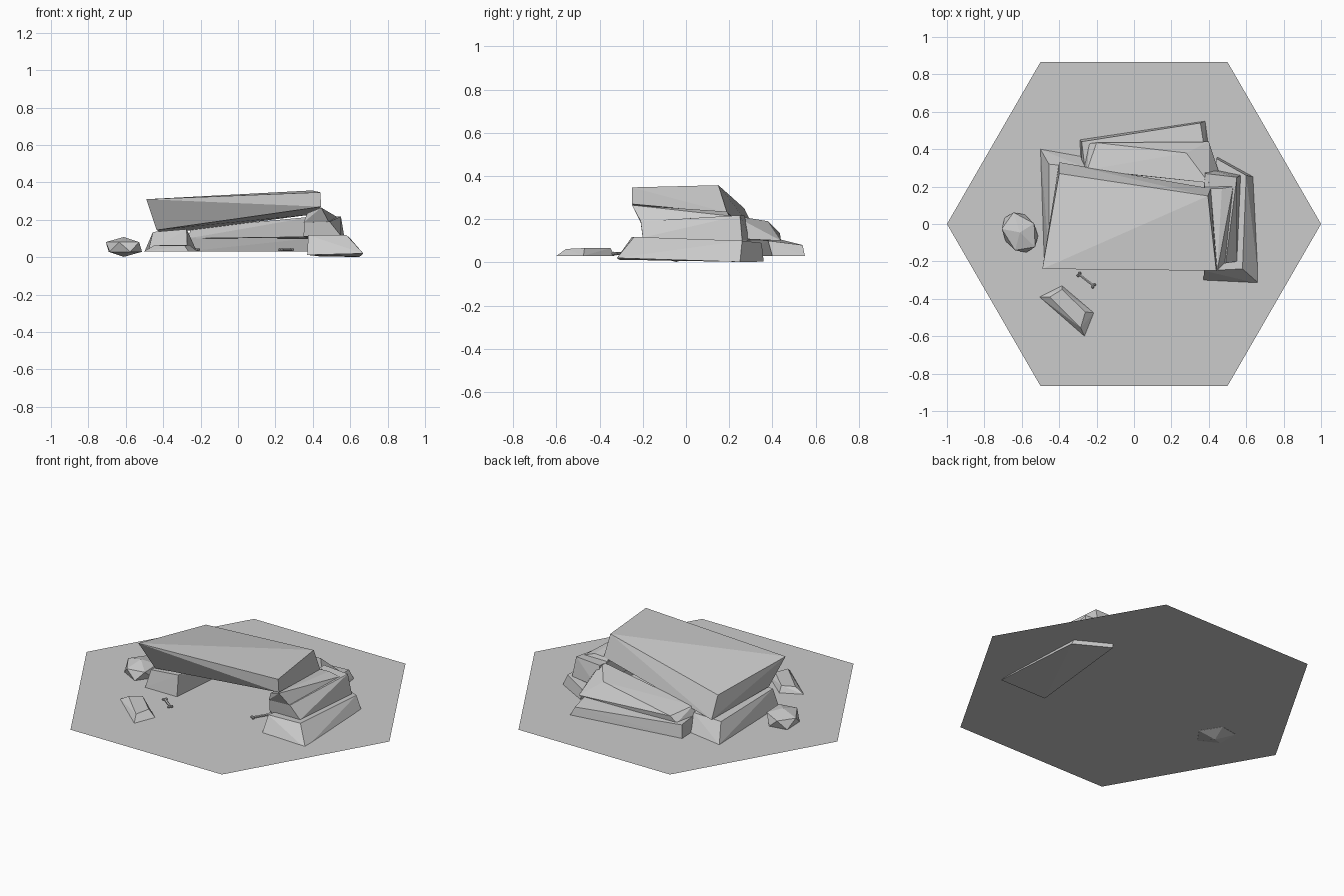
import bpy, bmesh, math
from mathutils import Vector, Matrix

if "Cube" in bpy.data.objects:
    bpy.data.objects.remove(bpy.data.objects["Cube"])

GROUND = 0.03


def finish(name, bm):
    bmesh.ops.recalc_face_normals(bm, faces=bm.faces)
    mesh = bpy.data.meshes.new(name)
    bm.to_mesh(mesh)
    bm.free()
    obj = bpy.data.objects.new(name, mesh)
    bpy.context.collection.objects.link(obj)
    return obj


def rock(name, bottom, top):
    """Chiselled stone: convex hull of four lower and four upper corners."""
    bm = bmesh.new()
    for p in bottom + top:
        bm.verts.new(p)
    bmesh.ops.convex_hull(bm, input=bm.verts)
    return finish(name, bm)


def bone(name, a, b, z, r=0.007):
    """Thin shaft with two knobs at each end."""
    a, b = Vector((*a, z)), Vector((*b, z))
    d = (b - a).normalized()
    side = Vector((-d.y, d.x, 0))
    rot = d.to_track_quat('Z', 'Y').to_matrix().to_4x4()
    bm = bmesh.new()
    bmesh.ops.create_cone(bm, segments=6, cap_ends=True, radius1=r, radius2=r,
                          depth=(b - a).length - 2 * r,
                          matrix=Matrix.Translation((a + b) / 2) @ rot)
    for end, s in ((a, 1), (b, -1)):
        for k in (-1, 1):
            c = end + d * s * r + side * k * r * 1.1
            bmesh.ops.create_icosphere(bm, subdivisions=1, radius=r * 1.3,
                                       matrix=Matrix.Translation(c))
    return finish(name, bm)


# Hexagonal ground sheet
bm = bmesh.new()
bm.faces.new([bm.verts.new((math.cos(i * math.pi / 3), math.sin(i * math.pi / 3), GROUND))
              for i in range(6)])
finish("ground_tile", bm)

# Roof slab
rock("roof_slab",
     [(-.435, -.16, .145), (.445, -.25, .27), (.41, .19, .23), (-.40, .33, .125)],
     [(-.49, -.24, .31), (.44, -.25, .347), (.395, .15, .357), (-.40, .27, .25)])

# Right wall, three stacked stones
rock("right_wall_lower",
     [(.37, -.31, .012), (.67, -.32, .02), (.65, .25, .002), (.45, .36, .003)],
     [(.375, -.25, .118), (.58, -.24, .118), (.60, .26, .10), (.44, .35, .09)])
rock("right_wall_middle",
     [(.35, -.20, .11), (.55, -.20, .115), (.57, .26, .10), (.38, .30, .10)],
     [(.355, -.21, .185), (.49, -.21, .19), (.55, .25, .218), (.38, .27, .218)])
rock("right_wall_upper",
     [(.35, -.21, .185), (.485, -.21, .19), (.53, .20, .215), (.38, .20, .21)],
     [(.37, -.22, .235), (.445, -.25, .265), (.47, .19, .235), (.38, .19, .23)])

# Left wall stone
rock("left_wall",
     [(-.48, -.19, .03), (-.27, -.19, .03), (-.22, .35, .03), (-.50, .40, .03)],
     [(-.455, -.17, .135), (-.275, -.17, .15), (-.26, .30, .12), (-.455, .32, .125)])

# Back wall, two stones
rock("back_wall_lower",
     [(-.28, .29, .03), (.40, .40, .03), (.38, .55, .03), (-.29, .45, .03)],
     [(-.26, .28, .105), (.38, .38, .10), (.355, .54, .08), (-.28, .44, .105)])
rock("back_wall_upper",
     [(-.27, .29, .10), (.47, .23, .11), (.40, .44, .10), (-.24, .43, .10)],
     [(-.25, .29, .155), (.40, .22, .217), (.28, .38, .19), (-.20, .435, .135)])

# Small flat stone in front
rock("front_shard",
     [(-.505, -.39, .03), (-.385, -.33, .03), (-.215, -.475, .03), (-.265, -.60, .03)],
     [(-.45, -.39, .062), (-.385, -.35, .066), (-.26, -.47, .066), (-.285, -.555, .062)])

# Rounded boulder on the left
bm = bmesh.new()
bmesh.ops.create_icosphere(bm, subdivisions=1, radius=1,
                           matrix=Matrix.Translation((-.61, -.045, .055))
                           @ Matrix.Rotation(math.radians(32), 4, 'Z')
                           @ Matrix.Diagonal((.10, .128, .058, 1)))
# flatten the poles so the stone sits with blunt ends
for v in bm.verts:
    v.co.z = min(max(v.co.z, .002), .108)
finish("boulder", bm)

# Bones
bone("left_bone", (-.30, -.265), (-.21, -.335), .04)
bone("right_bone", (.225, -.195), (.29, -.09), .04)
